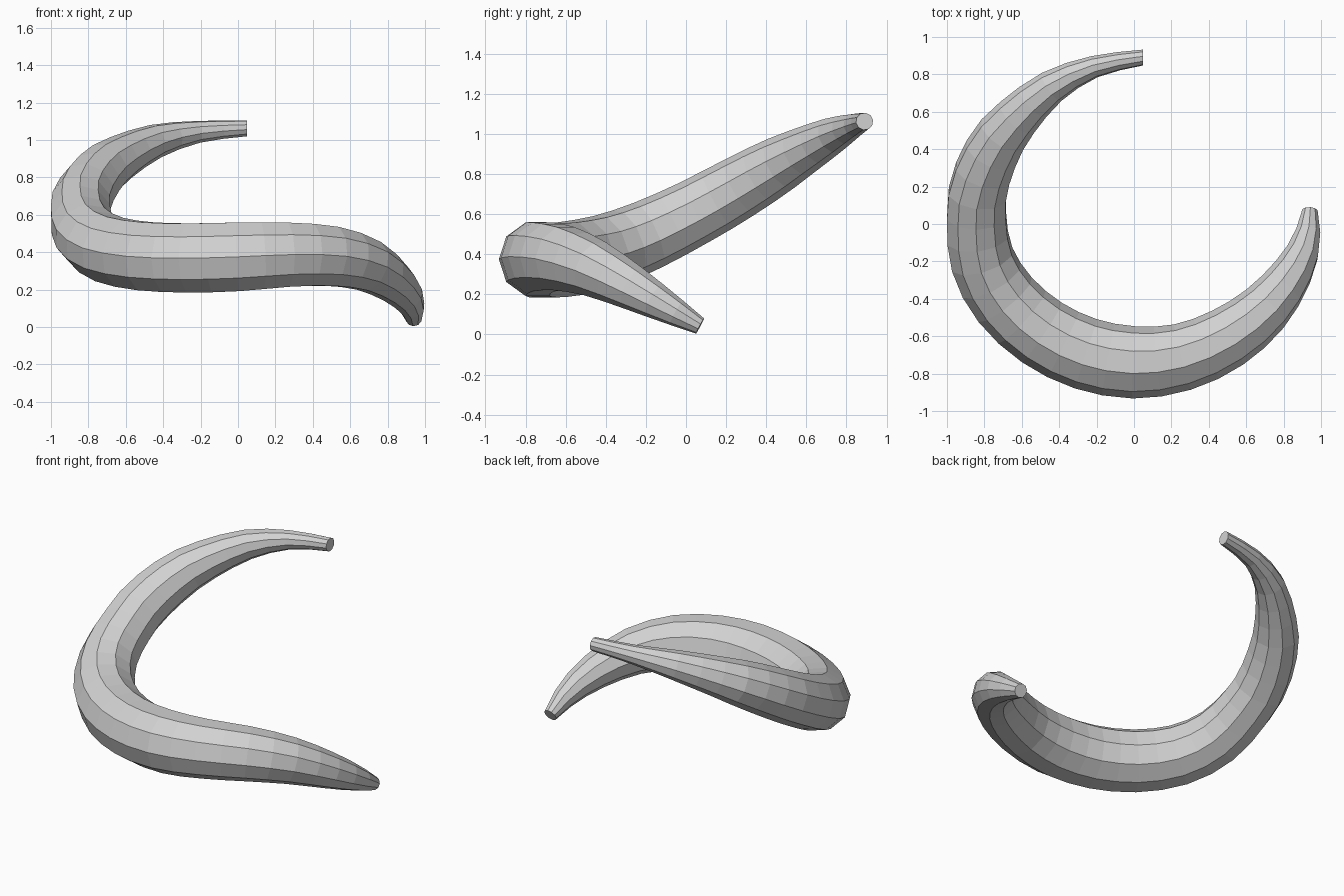
import bpy, bmesh, math
from mathutils import Vector, Quaternion

cube = bpy.data.objects.get("Cube")
if cube:
    bpy.data.objects.remove(cube)

SIDES, RINGS = 10, 33

# Centre line of the horn: x, y, z, radius
PATH = [
    (.048, .89, 1.062, .043), (-.20, .845, 1.045, .058), (-.43, .74, .997, .09),
    (-.61, .585, .915, .12), (-.735, .43, .828, .144), (-.825, .22, .707, .159),
    (-.842, .04, .608, .165), (-.815, -.18, .50, .175), (-.705, -.385, .42, .185),
    (-.515, -.565, .38, .191), (-.27, -.69, .369, .194), (0, -.74, .375, .193),
    (.265, -.71, .386, .18), (.505, -.605, .377, .166), (.70, -.453, .327, .143),
    (.843, -.268, .232, .112), (.92, -.095, .135, .079), (.94, .07, .042, .043),
]
pts = [Vector(p) for p in PATH]
pts = [2 * pts[0] - pts[1]] + pts + [2 * pts[-1] - pts[-2]]


def spline(i, t):
    """Smooth interpolation of position and radius between points i and i + 1."""
    a, b, c, d = pts[i - 1:i + 3]
    return .5 * (2 * b + (c - a) * t + (2 * a - 5 * b + 4 * c - d) * t ** 2
                 + (3 * b - a - 3 * c + d) * t ** 3)


# Dense curve, resampled to evenly spaced rings
dense = [spline(i, k / 40) for i in range(1, len(pts) - 2) for k in range(40)]
dense.append(pts[-2])
length = [0]
for p, q in zip(dense, dense[1:]):
    length.append(length[-1] + (q - p).xyz.length)
rings = []
for r in range(RINGS):
    goal = length[-1] * r / (RINGS - 1)
    rings.append(dense[min(range(len(dense)), key=lambda j: abs(length[j] - goal))])

centres = [p.xyz for p in rings]
tangents = [(centres[min(i + 1, RINGS - 1)] - centres[max(i - 1, 0)]).normalized()
            for i in range(RINGS)]
tangents[0] = Vector((-1, 0, 0))
tangents[-1] = Vector((.05, .88, -.47)).normalized()

# Twist-free frames, spread both ways from the frontmost ring
mid = min(range(RINGS), key=lambda i: centres[i].y)
outward = {mid: Vector((0, -1, 0))}
for step in (1, -1):
    i = mid
    while 0 <= i + step < RINGS:
        turn = tangents[i].rotation_difference(tangents[i + step])
        outward[i + step] = turn @ outward[i]
        i += step

# Skin the rings and close both ends
bm = bmesh.new()
loops = []
for i in range(RINGS):
    t = tangents[i]
    n = (outward[i] - t * outward[i].dot(t)).normalized()
    loops.append([bm.verts.new(centres[i] + rings[i].w *
                               (Quaternion(t, math.tau * k / SIDES) @ n))
                  for k in range(SIDES)])
for a, b in zip(loops, loops[1:]):
    for k in range(SIDES):
        m = (k + 1) % SIDES
        bm.faces.new((a[k], a[m], b[m], b[k]))
bm.faces.new(loops[0])
bm.faces.new(loops[-1])
bmesh.ops.recalc_face_normals(bm, faces=bm.faces)

mesh = bpy.data.meshes.new("curved_horn")
bm.to_mesh(mesh)
bm.free()
horn = bpy.data.objects.new("curved_horn", mesh)
bpy.context.collection.objects.link(horn)

grey = bpy.data.materials.new("light_grey")
grey.use_nodes = True
colour = (.64, .64, .64, 1)
grey.diffuse_color = colour
grey.node_tree.nodes["Principled BSDF"].inputs["Base Color"].default_value = colour
mesh.materials.append(grey)
